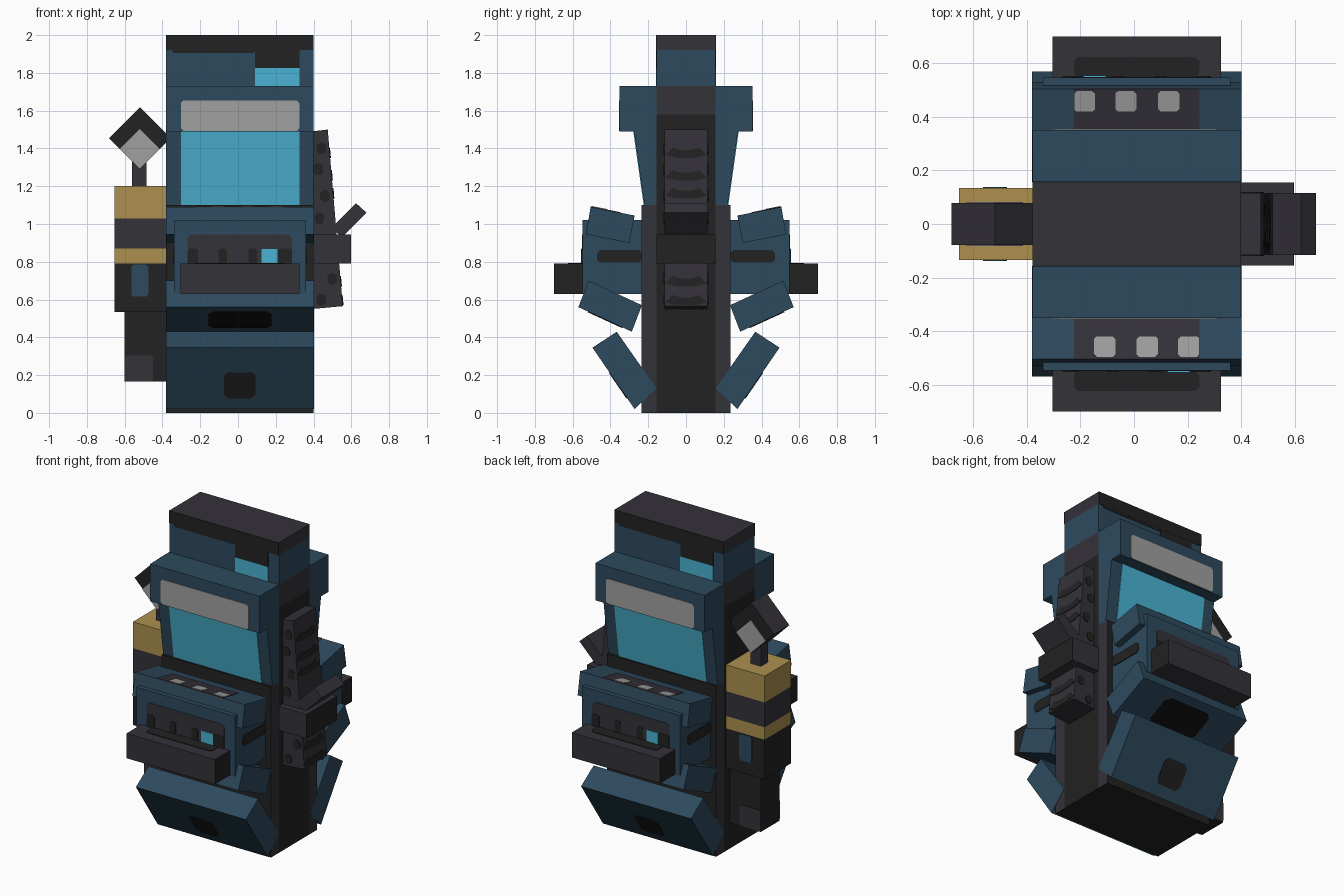
import bpy, bmesh, math
from mathutils import Vector

if "Cube" in bpy.data.objects:
    bpy.data.objects.remove(bpy.data.objects["Cube"])

CX = 0.01      # centre line of the body
HW = 0.39      # half width of the body


def material(name, hex_code):
    m = bpy.data.materials.new(name)
    srgb = [int(hex_code[i:i + 2], 16) / 255 for i in (0, 2, 4)]
    m.diffuse_color = [c / 12.92 if c < 0.04045 else ((c + 0.055) / 1.055) ** 2.4 for c in srgb] + [1]
    m.use_nodes = True
    m.node_tree.nodes["Principled BSDF"].inputs["Base Color"].default_value = m.diffuse_color
    return m


BLUE = material("steel_blue", "2D4A5E")
CYAN = material("screen_cyan", "4AB4D3")
DARK = material("dark_grey", "343239")
BLACK = material("soft_black", "222222")
DEEP = material("deep_black", "111111")
GREY = material("light_grey", "A0A0A0")
GOLD = material("gold", "AC904F")


def loft(name, ring_a, ring_b, mat, cap_mat=None):
    """Closed solid between two matching outlines."""
    bm = bmesh.new()
    a = [bm.verts.new(p) for p in ring_a]
    b = [bm.verts.new(p) for p in ring_b]
    caps = [bm.faces.new(a), bm.faces.new(b)]
    for f in caps:
        f.material_index = 1 if cap_mat else 0
    n = len(a)
    for i in range(n):
        bm.faces.new((a[i], a[(i + 1) % n], b[(i + 1) % n], b[i]))
    bmesh.ops.recalc_face_normals(bm, faces=bm.faces)
    me = bpy.data.meshes.new(name)
    bm.to_mesh(me)
    bm.free()
    me.materials.append(mat)
    if cap_mat:
        me.materials.append(cap_mat)
    ob = bpy.data.objects.new(name, me)
    bpy.context.collection.objects.link(ob)
    return ob


def side_prism(name, yz, u0, u1, mat, s=1, cap_mat=None):
    """Side outline (y, z) stretched across the width; s=-1 turns it to the back."""
    ring = lambda u: [(s * u + CX, s * y, z) for y, z in yz]
    return loft(name, ring(u0), ring(u1), mat, cap_mat)


def front_prism(name, xz, y0, y1, mat, cap_mat=None):
    """Front outline (x, z) stretched in depth."""
    ring = lambda y: [(x, y, z) for x, z in xz]
    return loft(name, ring(y0), ring(y1), mat, cap_mat)


def rect(a0, a1, b0, b1, c=0.0):
    """Rectangle outline, with cut corners when c > 0."""
    if not c:
        return [(a0, b0), (a1, b0), (a1, b1), (a0, b1)]
    return [(a0 + c, b0), (a1 - c, b0), (a1, b0 + c), (a1, b1 - c),
            (a1 - c, b1), (a0 + c, b1), (a0, b1 - c), (a0, b0 + c)]


def plate(name, p, q, u0, u1, mat, s=1, c=0.0, lift=0.004):
    """Thin plate lying on the face that runs from p to q in the (y, z) plane."""
    p, q = Vector(p), Vector(q)
    d = (q - p).normalized()
    n = Vector((-d.y, d.x))
    outline = rect(u0, u1, 0, (q - p).length, c)

    def ring(h):
        pts = [(u, p + d * t + n * h) for u, t in outline]
        return [(s * u + CX, s * v.x, v.y) for u, v in pts]
    loft(name, ring(-0.003), ring(lift), mat)


def along(p, q, a, b):
    p, q = Vector(p), Vector(q)
    return p.lerp(q, a), p.lerp(q, b)


# Central column in stacked colour bands
for name, z0, z1, m in (("column", 0, 1.58, BLACK), ("column_collar", 1.58, 1.73, DARK),
                        ("head", 1.73, 1.92, BLUE), ("head_cap", 1.92, 2.0, DARK)):
    side_prism(name, rect(-0.155, 0.155, z0, z1), -HW, HW, m)

# Everything on the front is repeated, turned around, on the back
for s, tag in ((1, "front_"), (-1, "back_")):
    def part(name, yz, hw, mat, cap=None):
        side_prism(tag + name, yz, -hw, hw, mat, s, cap)

    def panel(name, p, q, u0, u1, mat, c=0.0, lift=0.004):
        plate(tag + name, p, q, u0, u1, mat, s, c, lift)

    # Head trim and small window
    panel("head_band", (-0.155, 1.92), (-0.155, 2.0), -HW, HW, BLACK)
    panel("head_band_drip", (-0.155, 1.905), (-0.155, 1.95), -0.36, 0.08, BLACK, 0.01, 0.003)
    panel("head_recess", (-0.155, 1.825), (-0.155, 1.95), 0.08, 0.315, BLACK, 0, 0.003)
    panel("head_window", (-0.155, 1.73), (-0.155, 1.825), 0.08, 0.315, CYAN)

    # Hood with sign and leaning screen
    part("hood", rect(-0.352, -0.155, 1.49, 1.73), HW, BLUE)
    panel("hood_sign", (-0.352, 1.493), (-0.352, 1.655), -0.312, 0.315, GREY, 0.014)
    part("screen_frame", [(-0.275, 1.49), (-0.22, 1.1), (-0.155, 1.1), (-0.155, 1.49)], HW, BLUE)
    panel("screen", (-0.22, 1.1), (-0.275, 1.49), -0.312, 0.315, CYAN)

    # Lower slab and pod
    part("slab", rect(-0.235, -0.155, 0, 1.1), HW, BLACK, DARK)
    part("pod", rect(-0.547, -0.235, 0.63, 1.02), 0.35, BLUE)
    for side in (-1, 1):
        side_prism(tag + "pod_slot", rect(-0.47, -0.236, 0.795, 0.862, 0.015),
                   side * 0.348, side * 0.355, BLACK, s)
    panel("pod_panel", (-0.547, 0.78), (-0.547, 0.945), -0.277, 0.277, DARK, 0.018, 0.003)
    for u0, u1 in ((-0.277, -0.222), (-0.112, -0.067), (0.045, 0.09), (0.2, 0.277)):
        panel("pod_port", (-0.547, 0.785), (-0.547, 0.87), u0, u1, BLACK, 0.01, 0.006)
    panel("pod_light", (-0.547, 0.785), (-0.547, 0.868), 0.115, 0.2, CYAN, 0, 0.008)

    # Bumper
    part("bumper", rect(-0.70, -0.54, 0.63, 0.79), 0.315, DARK, BLACK)
    panel("bumper_inset", (-0.625, 0.79), (-0.55, 0.79), -0.235, 0.235, BLACK, 0.015)

    # Upper tilted box with vents
    o, i = (-0.505, 1.09), (-0.272, 1.045)
    part("vent_box", [o, i, (-0.30, 0.90), (-0.53, 0.945)], HW + 0.002, BLUE)
    panel("vent_bed", *along(o, i, 0.0, 0.68), -0.235, 0.235, DARK, 0, 0.003)
    for u in (-0.16, -0.0, 0.155):
        panel("vent", *along(o, i, 0.03, 0.36), u, u + 0.08, GREY, 0.01, 0.006)

    # Middle tilted box with a slot underneath
    o, i = (-0.57, 0.56), (-0.287, 0.43)
    part("skirt_box", [(-0.515, 0.70), (-0.233, 0.57), i, o], HW + 0.002, BLUE)
    panel("skirt_slot", *along(i, o, 0.17, 0.82), -0.167, 0.167, DEEP, 0.03)

    # Bottom tilted box with a plug
    lo, hi = (-0.272, 0.02), (-0.495, 0.345)
    part("foot_box", [(-0.367, 0.43), (-0.157, 0.13), lo, hi], HW + 0.002, BLUE)
    panel("foot_plug", *along(lo, hi, 0.18, 0.6), -0.083, 0.083, BLACK, 0.025)

# Left canister in stacked bands, with its lower pipe
for name, z0, z1, m in (("canister_base", 0.535, 0.79, BLACK), ("canister_ring", 0.79, 0.87, GOLD),
                        ("canister_band", 0.87, 1.03, DARK), ("canister_top", 1.03, 1.2, GOLD)):
    front_prism(name, rect(-0.655, -0.38, z0, z1), -0.135, 0.135, m)
front_prism("canister_pipe", rect(-0.60, -0.38, 0.165, 0.535), -0.095, 0.095, BLACK)

# Post and diamond head
front_prism("diamond_post", rect(-0.56, -0.485, 1.2, 1.36), -0.037, 0.037, DARK)


def diamond(cz, r):
    return [(-0.52, cz + r), (-0.52 - r, cz), (-0.52, cz - r), (-0.52 + r, cz)]


front_prism("diamond_head", diamond(1.455, 0.163), -0.078, 0.078, DARK, BLACK)

# Right leaning strip, clamp and lever
front_prism("strip", [(0.475, 1.50), (0.555, 0.565), (0.39, 0.55), (0.39, 1.49)], -0.115, 0.115, DARK)
front_prism("clamp", rect(0.40, 0.595, 0.79, 0.945), -0.155, 0.155, DARK)
loft("clamp_plate", [(0.594, y, z) for y, z in rect(-0.155, 0.155, 0.79, 0.945)],
     [(0.598, y, z) for y, z in rect(-0.155, 0.155, 0.79, 0.945)], BLACK)
front_prism("lever", [(0.625, 1.11), (0.68, 1.06), (0.55, 0.93), (0.495, 0.98)], -0.115, 0.115, DARK)

# Bands across the outer face of the strip
for z in (1.38, 1.26, 1.165, 0.70, 0.60):
    wave = [(-0.11, z - 0.015), (-0.05, z - 0.03), (0.05, z - 0.03), (0.11, z - 0.015),
            (0.07, z + 0.025), (0.03, z + 0.012), (-0.03, z + 0.012), (-0.07, z + 0.025)]
    face_x = lambda h: 0.475 + (1.50 - h) * 0.0856
    loft("strip_band", [(face_x(h) - 0.003, y, h) for y, h in wave],
         [(face_x(h) + 0.004, y, h) for y, h in wave], BLACK)

# Painted details on the front and back of the side parts
for s in (-1, 1):
    def decal(name, outline, y, mat):
        front_prism(name, outline, s * (y - 0.003), s * (y + 0.004), mat)
    decal("canister_window", rect(-0.565, -0.475, 0.615, 0.785, 0.012), 0.135, BLUE)
    decal("pipe_patch", rect(-0.60, -0.45, 0.165, 0.305, 0.012), 0.095, DARK)
    decal("diamond_face", diamond(1.398, 0.106), 0.078, GREY)
    for x, z in ((0.44, 1.40), (0.425, 1.29), (0.46, 1.15), (0.43, 1.03), (0.50, 0.71), (0.44, 0.6)):
        decal("strip_spot", rect(x - 0.025, x + 0.025, z - 0.03, z + 0.03, 0.015), 0.115, BLACK)
